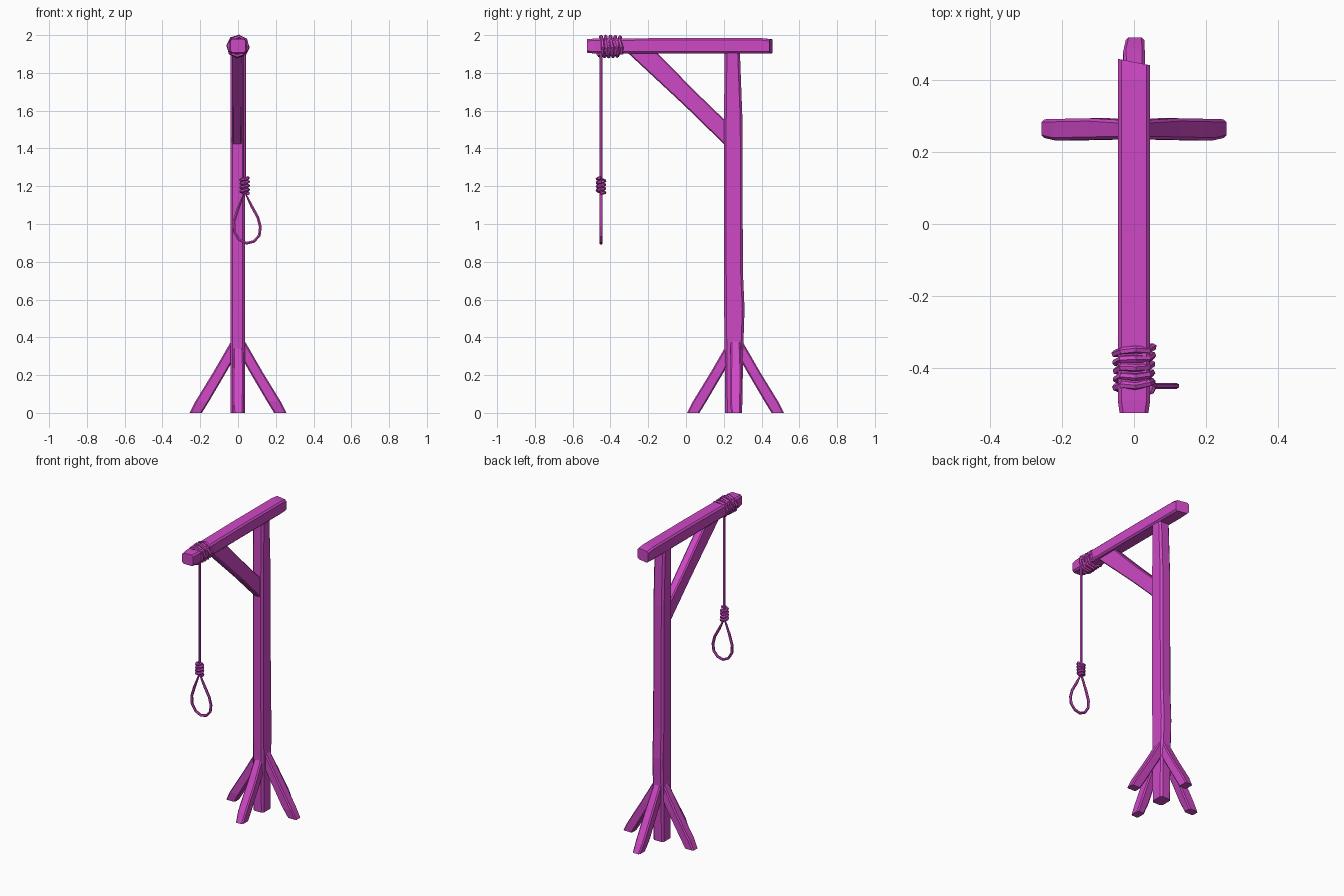
import bpy, bmesh, math
from mathutils import Vector

if "Cube" in bpy.data.objects:
    bpy.data.objects.remove(bpy.data.objects["Cube"])

paint = bpy.data.materials.new("magenta")
paint.use_nodes = True
COLOUR = (0.62, 0.065, 0.56, 1)
paint.diffuse_color = COLOUR
paint.node_tree.nodes["Principled BSDF"].inputs["Base Color"].default_value = COLOUR

X, Y, Z = Vector((1, 0, 0)), Vector((0, 1, 0)), Vector((0, 0, 1))


def timber(name, stations, chamfer=0.012):
    """Loft chamfered sections; station = (centre, u axis, half u, v axis, half v)."""
    bm = bmesh.new()
    rings = []
    for c, u, a, v, b in stations:
        k = chamfer
        outline = [(a, b - k), (a - k, b), (k - a, b), (-a, b - k),
                   (-a, k - b), (k - a, -b), (a - k, -b), (a, k - b)]
        rings.append([bm.verts.new(Vector(c) + u * p + v * q) for p, q in outline])
    for lo, hi in zip(rings, rings[1:]):
        for i in range(8):
            j = (i + 1) % 8
            bm.faces.new((lo[i], lo[j], hi[j], hi[i]))
    bm.faces.new(rings[0])
    bm.faces.new(rings[-1])
    bmesh.ops.recalc_face_normals(bm, faces=bm.faces)
    mesh = bpy.data.meshes.new(name)
    bm.to_mesh(mesh)
    bm.free()
    mesh.materials.append(paint)
    ob = bpy.data.objects.new(name, mesh)
    bpy.context.collection.objects.link(ob)
    return ob


def rope(name, points, radius, closed=False):
    """Flat-sided six-sided tube along a path, turned into a mesh."""
    curve = bpy.data.curves.new(name, "CURVE")
    curve.dimensions = "3D"
    curve.bevel_depth = radius
    curve.bevel_resolution = 1
    curve.use_fill_caps = True
    spline = curve.splines.new("POLY")
    spline.points.add(len(points) - 1)
    for p, co in zip(spline.points, points):
        p.co = (*co, 1)
    spline.use_cyclic_u = closed
    spline.use_smooth = False
    curve.materials.append(paint)
    ob = bpy.data.objects.new(name, curve)
    bpy.context.collection.objects.link(ob)
    bpy.ops.object.select_all(action="DESELECT")
    ob.select_set(True)
    bpy.context.view_layer.objects.active = ob
    bpy.ops.object.convert(target="MESH")
    bpy.ops.object.shade_flat()


# Upright post, slightly uneven along its height
post = [(0, 0.252, 0.045), (0.37, 0.254, 0.05), (0.55, 0.256, 0.054),
        (0.75, 0.251, 0.05), (1.55, 0.25, 0.049), (1.92, 0.245, 0.04)]
timber("post", [((-0.002, y, z), X, 0.039, Y, h) for z, y, h in post])

# Top beam, with one end cut slightly askew
beam = [(-0.525, 1.943, 0.04, 0.036), (-0.49, 1.942, 0.045, 0.039),
        (0.0, 1.944, 0.045, 0.041), (0.40, 1.943, 0.045, 0.041)]
sections = [((0, y, z), X, a, Z, b) for y, z, a, b in beam]
sections.append(((0, 0.45, 1.941), Vector((1, -0.2, 0)), 0.044, Z, 0.037))
timber("beam", sections, 0.01)

# Diagonal brace, cut flat against the post and beam
timber("brace", [((-0.005, 0.215, 1.475), -Z, 0.066, X, 0.026),
                 ((-0.004, 0.03, 1.655), (-Y - Z) / 2, 0.066, X, 0.028),
                 ((-0.005, -0.24, 1.915), -Y, 0.078, X, 0.027)], 0.008)

# Four splayed foot struts
for name, out, side in (("left", X, Y), ("right", -X, Y),
                        ("front", -Y, X), ("back", Y, X)):
    hub = Vector((0, 0.262, 0))
    timber(name + "_strut",
           [(hub + out * d + side * s + Z * z, out, h, side, w)
            for z, d, h, s, w in ((0, 0.224, 0.033, 0.003, 0.026),
                                  (0.06, 0.19, 0.036, 0, 0.03),
                                  (0.22, 0.094, 0.034, 0.002, 0.03),
                                  (0.385, 0, 0.033, 0, 0.026))], 0.008)

# Rope wound around the beam
ROPE_X, ROPE_Y = 0.035, -0.45
turns, seg = 5, 8
wrap = []
for i in range(turns * seg + 1):
    t = i / (turns * seg)
    ang = math.tau * i / seg + math.radians(-50)
    r = 0.051 + 0.002 * math.sin(i * 1.7)
    wrap.append((r * math.cos(ang), -0.342 - 0.12 * t + 0.004 * math.sin(i * 2.3),
                 1.94 + r * math.sin(ang)))
rope("beam_wrap", wrap, 0.0105)

# Hanging rope
rope("hanging_rope", [(ROPE_X, ROPE_Y, 1.92), (ROPE_X, ROPE_Y, 1.16)], 0.008)

# Coiled knot
coil = []
for i in range(4 * seg + 1):
    ang = math.tau * i / seg
    coil.append((ROPE_X + 0.019 * math.cos(ang), ROPE_Y + 0.019 * math.sin(ang),
                 1.162 + 0.082 * i / (4 * seg)))
rope("knot", coil, 0.0095)

# Teardrop loop below the knot
loop = [(0.035, 1.17), (0.072, 1.095), (0.105, 1.035), (0.118, 0.985),
        (0.113, 0.94), (0.085, 0.908), (0.045, 0.898), (0.005, 0.918),
        (-0.02, 0.96), (-0.022, 1.01), (-0.002, 1.075)]
rope("rope_loop", [(x, ROPE_Y, z) for x, z in loop], 0.0085, closed=True)
